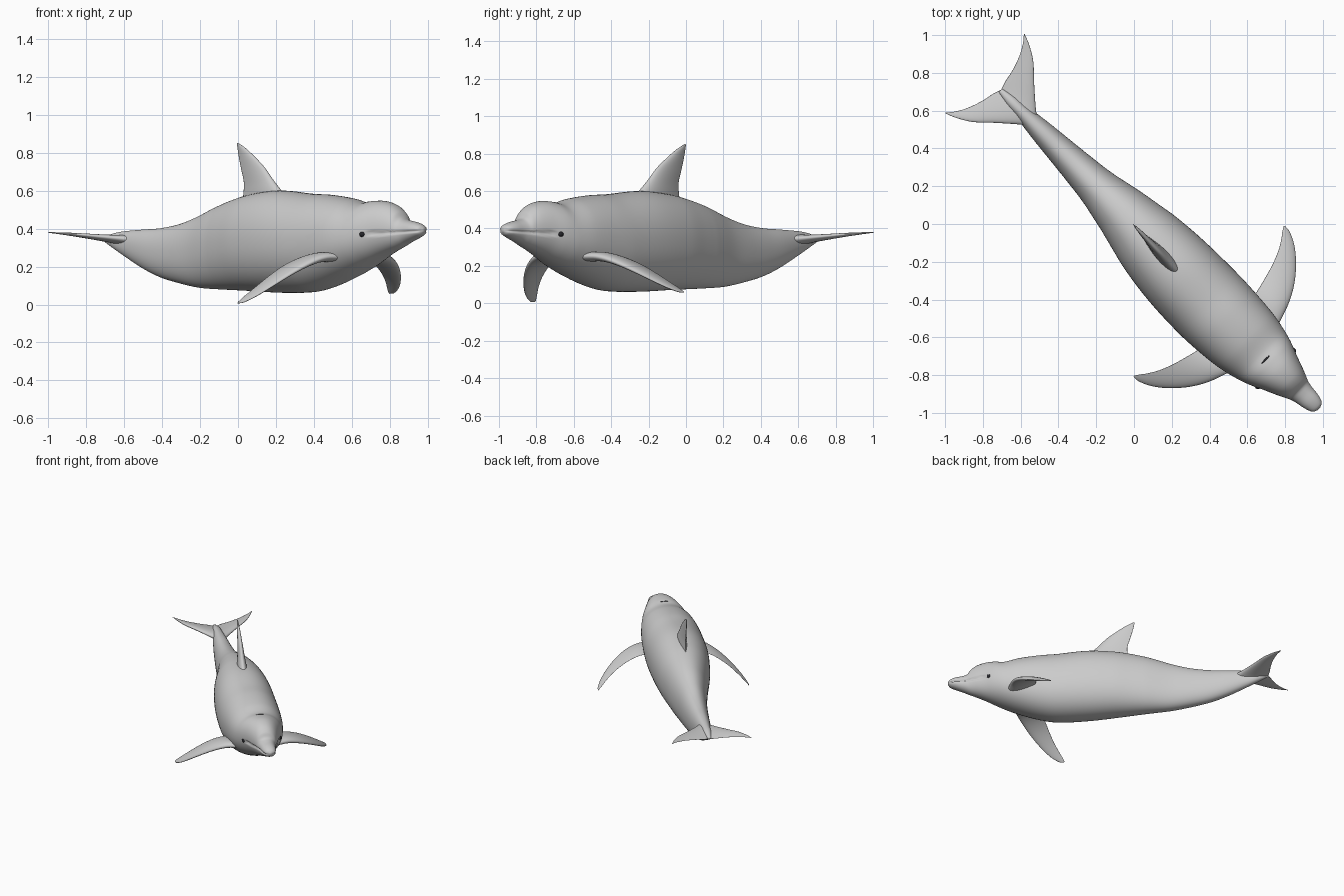
import bpy, bmesh, math
from mathutils import Vector

if "Cube" in bpy.data.objects:
    bpy.data.objects.remove(bpy.data.objects["Cube"])

R2 = math.sqrt(2)


def world(s, t, z):
    """Animal frame (s towards the nose, t sideways) to world: it lies on the diagonal."""
    return Vector(((s + t) / R2, (t - s) / R2, z))


def spline(rows, per):
    """Smooth curve through rows of numbers; the first column sets the spacing."""
    rows = [Vector(r) for r in rows]
    n = len(rows)
    keys = [0.0]
    for a, b in zip(rows, rows[1:]):
        keys.append(keys[-1] + max((b - a).length, 1e-4))
    tan = []
    for i in range(n):
        a, b = max(i - 1, 0), min(i + 1, n - 1)
        tan.append((rows[b] - rows[a]) / (keys[b] - keys[a]))
    out = []
    for i in range(n - 1):
        h = keys[i + 1] - keys[i]
        for k in range(per):
            u = k / per
            out.append(rows[i] * (2*u**3 - 3*u**2 + 1) + tan[i] * h * (u**3 - 2*u**2 + u)
                       + rows[i + 1] * (3*u**2 - 2*u**3) + tan[i + 1] * h * (u**3 - u**2))
    return out + [rows[-1]]


def loft(name, rings):
    bm = bmesh.new()
    vs = [[bm.verts.new(p) for p in ring] for ring in rings]
    n = len(vs[0])
    for a, b in zip(vs, vs[1:]):
        for i in range(n):
            j = (i + 1) % n
            bm.faces.new((a[i], a[j], b[j], b[i]))
    bm.faces.new(vs[0])
    bm.faces.new(vs[-1])
    bmesh.ops.recalc_face_normals(bm, faces=bm.faces)
    for f in bm.faces:
        f.smooth = True
    me = bpy.data.meshes.new(name)
    bm.to_mesh(me)
    bm.free()
    ob = bpy.data.objects.new(name, me)
    bpy.context.collection.objects.link(ob)
    return ob


def drift(s):
    """Slight sideways bend of the body."""
    return -0.02 * math.sin(math.pi * min(max((s + 0.1) / 1.45, 0), 1))


# Body: s, half width, top z, bottom z
BODY = [
    (-1.0, .012, .352, .335), (-.92, .032, .375, .295), (-.85, .04, .385, .26),
    (-.7, .06, .395, .19), (-.57, .074, .402, .143), (-.42, .09, .425, .11),
    (-.28, .108, .465, .088), (-.14, .137, .515, .08), (0, .167, .555, .075),
    (.14, .195, .583, .07), (.34, .216, .6, .062), (.57, .222, .583, .065),
    (.7, .217, .578, .09), (.85, .203, .56, .14), (.96, .18, .536, .185),
    (1.03, .158, .545, .217), (1.1, .128, .545, .25), (1.17, .1, .525, .28),
    (1.215, .08, .493, .297), (1.24, .069, .457, .308), (1.27, .061, .445, .322),
    (1.33, .051, .433, .346), (1.37, .036, .418, .364), (1.385, .01, .402, .383),
]
rings = []
SEG = 80
for s, hw, top, bot in spline(BODY, 7):
    mid, h = (top + bot) / 2, (top - bot) / 2
    mouth = .371 + .016 * (s - 1.09) / .28
    depth = .16 * min(max((s - 1.08) / .04, 0), 1)
    ring = []
    for i in range(SEG):
        a = 2 * math.pi * i / SEG
        c, d = math.cos(a), math.sin(a)
        t = hw * math.copysign(abs(c) ** .93, c)
        z = mid + h * math.copysign(abs(d) ** .93, d)
        t *= 1 - depth * math.exp(-((z - mouth) / .006) ** 2)   # mouth line
        ring.append(world(s, drift(s) + t, z))
    rings.append(ring)
loft("body", rings)


def fin(name, stations, normal, place):
    """Airfoil loft. Station: leading (2), trailing (2), half thickness."""
    rings = []
    for la, lb, ta, tb, th in spline(stations, 6):
        lead, trail = place(la, lb), place(ta, tb)
        ring = []
        for i in range(32):
            a = 2 * math.pi * i / 32
            u = (1 - math.cos(a)) / 2
            off = 2.6 * math.sqrt(u) * (1 - u) * th * (1 if i < 16 else -1)
            ring.append(lead.lerp(trail, u) + normal * off)
        rings.append(ring)
    loft(name, rings)


# Dorsal fin: (s, z) pairs
fin("dorsal_fin", [
    (.40, .54, .03, .50, .036), (.33, .605, .045, .575, .032), (.275, .655, .05, .64, .025),
    (.205, .725, .03, .71, .018), (.13, .78, .014, .765, .013), (.06, .825, .002, .815, .008),
    (.004, .852, -.004, .848, .002)],
    world(0, 1, 0), lambda s, z: world(s, drift(s), z))

# Flippers and tail flukes: (s, sideways) pairs, one per side
FLIPPER = [
    (.93, .13, .73, .13, .03), (.905, .21, .712, .22, .027), (.87, .304, .692, .30, .022),
    (.82, .39, .67, .375, .017), (.753, .468, .642, .445, .013), (.68, .528, .61, .50, .009),
    (.61, .562, .582, .538, .005), (.572, .566, .568, .56, .002)]
FLUKE = [
    (-.72, 0, -1.0, 0, .03), (-.8, .06, -1.015, .045, .021), (-.905, .152, -1.03, .115, .014),
    (-.985, .226, -1.056, .19, .009), (-1.06, .272, -1.088, .25, .005),
    (-1.12, .297, -1.122, .293, .0015)]
for side, label, drop in ((-1, "right", .24), (1, "left", .19)):
    def flipper_at(s, t, side=side, drop=drop):
        z = .25 - drop * (max(t - .2, 0) / .363) ** 1.7
        return world(s, side * t - .008, z)

    def fluke_at(s, t, side=side):
        return world(s, side * t + .005, .338 + .042 * t / .3)

    fin(label + "_flipper", FLIPPER, world(0, side * .42, .9), flipper_at)
    fin(label + "_fluke", FLUKE, Vector((0, 0, 1)), fluke_at)

# Eyes and blowhole
dark = bpy.data.materials.new("dark")
dark.diffuse_color = (.02, .02, .025, 1)
dark.use_nodes = True
dark.node_tree.nodes["Principled BSDF"].inputs["Base Color"].default_value = dark.diffuse_color


def bead(name, loc, scale):
    bpy.ops.mesh.primitive_uv_sphere_add(segments=20, ring_count=12, radius=1, location=loc,
                                         rotation=(0, 0, -math.pi / 4))
    ob = bpy.context.object
    ob.name = name
    ob.scale = scale
    ob.data.materials.append(dark)
    bpy.ops.object.shade_smooth()


for side, label in ((-1, "right"), (1, "left")):
    bead(label + "_eye", world(1.07, drift(1.07) + side * .136, .37), (.016, .012, .014))
bead("blowhole", world(1.0, drift(1.0), .538), (.005, .03, .005))
